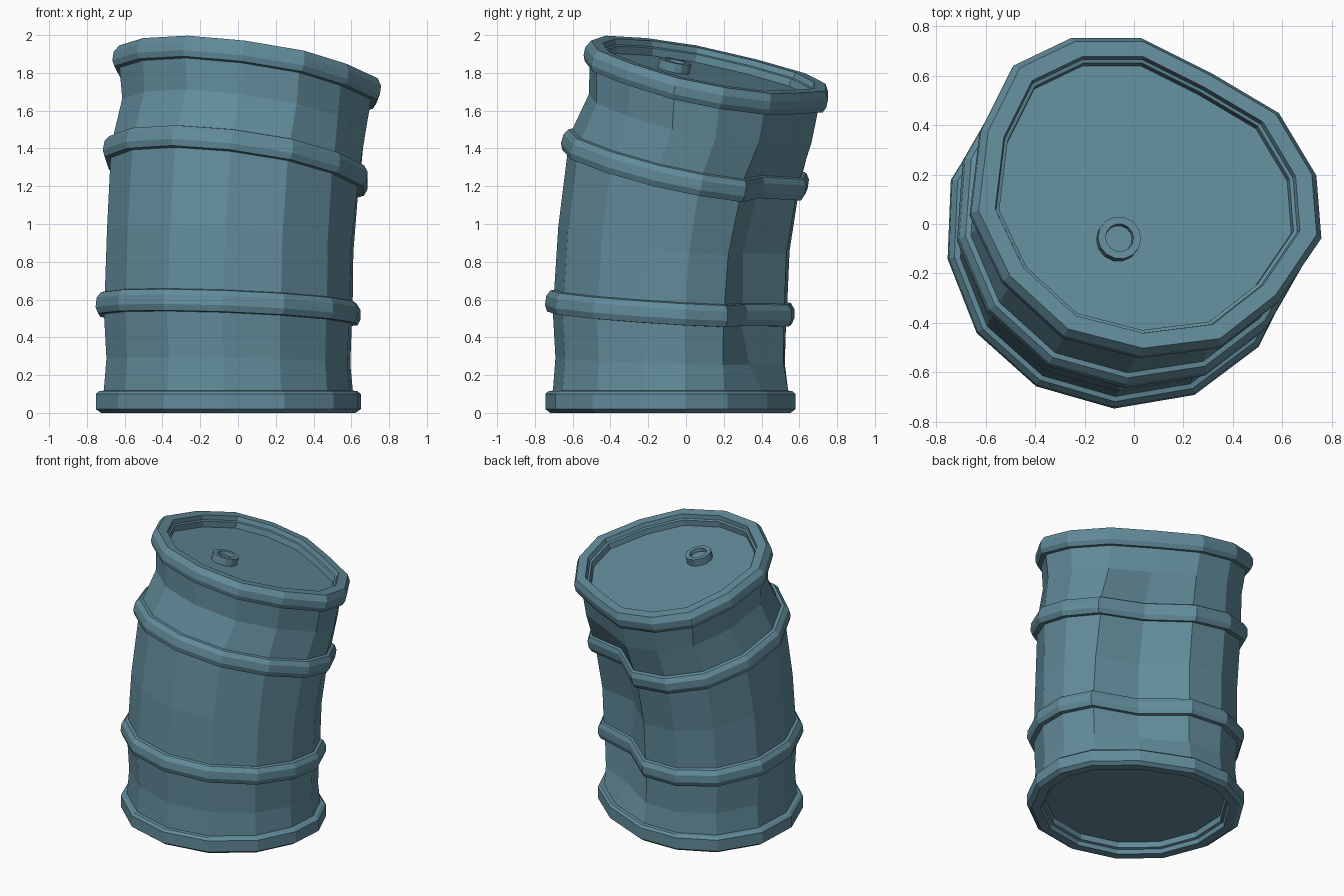
import bpy, bmesh, math
from mathutils import Vector, Matrix

if "Cube" in bpy.data.objects:
    bpy.data.objects.remove(bpy.data.objects["Cube"])

paint = bpy.data.materials.new("dull_teal_paint")
paint.diffuse_color = (0.122, 0.262, 0.327, 1)
paint.use_nodes = True
paint.node_tree.nodes["Principled BSDF"].inputs["Base Color"].default_value = paint.diffuse_color

# Outline of the barrel at the foot and at the crushed top
FOOT_C, TOP_C = Vector((-0.047, -0.073)), Vector((0.055, 0.118))
FOOT = [(-.08, -.745), (.245, -.69), (.505, -.495), (.633, -.24), (.65, .0), (.555, .22), (.31, .43),
        (-.04, .58), (-.32, .575), (-.57, .45), (-.74, .18), (-.753, -.14), (-.635, -.44), (-.395, -.655)]
TOP = [(.03, -.52), (.35, -.48), (.58, -.30), (.75, -.05), (.73, .20), (.58, .45), (.31, .61),
       (.03, .75), (-.25, .75), (-.48, .64), (-.61, .38), (-.65, .05), (-.52, -.22), (-.28, -.44)]
foot = [Vector(p) - FOOT_C for p in FOOT]
top = [(Vector(p) + Vector((0.005, 0.003)) - TOP_C) * 1.012 for p in TOP]
TILT = (-0.142, -0.215)


def section(z, tilt, t, scale, off=0.0, dent=1.0):
    """One ring on a tilted plane, t blends foot to top outline."""
    n = Vector((-tilt[0], -tilt[1], 1)).normalized()
    c = FOOT_C.lerp(TOP_C, t)
    ring = []
    for i in range(len(foot)):
        k = dent if i == 6 else 1 - (1 - dent) * 0.15 if i == 7 else 1
        p = c + foot[i].lerp(top[i], t) * scale * k
        ring.append(Vector((p.x, p.y, z + tilt[0] * p.x + tilt[1] * p.y)) + n * off)
    return ring


def add_object(name, bm):
    bmesh.ops.recalc_face_normals(bm, faces=bm.faces)
    me = bpy.data.meshes.new(name)
    bm.to_mesh(me)
    bm.free()
    me.materials.append(paint)
    ob = bpy.data.objects.new(name, me)
    bpy.context.collection.objects.link(ob)
    return ob


def loft(name, rings):
    bm = bmesh.new()
    vs = [[bm.verts.new(p) for p in r] for r in rings]
    n = len(vs[0])
    for a, b in zip(vs, vs[1:]):
        for i in range(n):
            j = (i + 1) % n
            bm.faces.new((a[i], a[j], b[j], b[i]))
    bm.faces.new(vs[0][::-1])
    bm.faces.new(vs[-1])
    return add_object(name, bm)


BAND = [(0.935, -0.06), (0.98, -0.058), (1.0, -0.025), (0.995, 0.025), (0.965, 0.055), (0.935, 0.06)]
rings = []
# Recessed underside and bottom rim
for s, z in [(0.83, 0.075), (0.835, 0.035), (0.86, 0.03), (0.87, 0.0), (0.96, 0.0),
             (1.0, 0.02), (1.0, 0.10), (0.975, 0.115), (0.94, 0.118)]:
    rings.append(section(z, (0, 0), 0, s))
# Body with two raised bands and the dent at the back right
rings.append(section(0.27, (-0.02, -0.03), 0, 0.92, 0, 0.88))
rings += [section(0.547, (-0.04, -0.06), 0, s, o, 0.79) for s, o in BAND]
rings.append(section(0.90, (-0.08, -0.12), 0.1, 0.93, 0, 0.76))
rings += [section(1.31, (-0.13, -0.21), 0.4, s, o, 0.81) for s, o in BAND]
rings.append(section(1.58, TILT, 0.8, 0.915, 0, 0.95))
# Top rim and recessed lid
for s, o in [(0.94, -0.118), (0.98, -0.115), (1.0, -0.085), (1.0, -0.04), (0.965, 0.0), (0.87, 0.0),
             (0.86, -0.03), (0.84, -0.035), (0.835, -0.075)]:
    rings.append(section(1.868, TILT, 1, s, o))
loft("barrel_body", rings)

# Bung on the lid: a short ring with a sunken centre
normal = Vector((-TILT[0], -TILT[1], 1)).normalized()
base = Vector((-0.055, -0.05, 1.868 + 0.055 * 0.142 + 0.05 * 0.215)) - normal * 0.08
M = Matrix.Translation(base) @ Vector((0, 0, 1)).rotation_difference(normal).to_matrix().to_4x4()
loft("lid_bung", [[M @ Vector((r * math.cos(math.tau * i / 14), r * math.sin(math.tau * i / 14), h))
                   for i in range(14)]
                  for r, h in [(0.088, 0), (0.088, 0.055), (0.057, 0.055), (0.055, 0.03)]])
